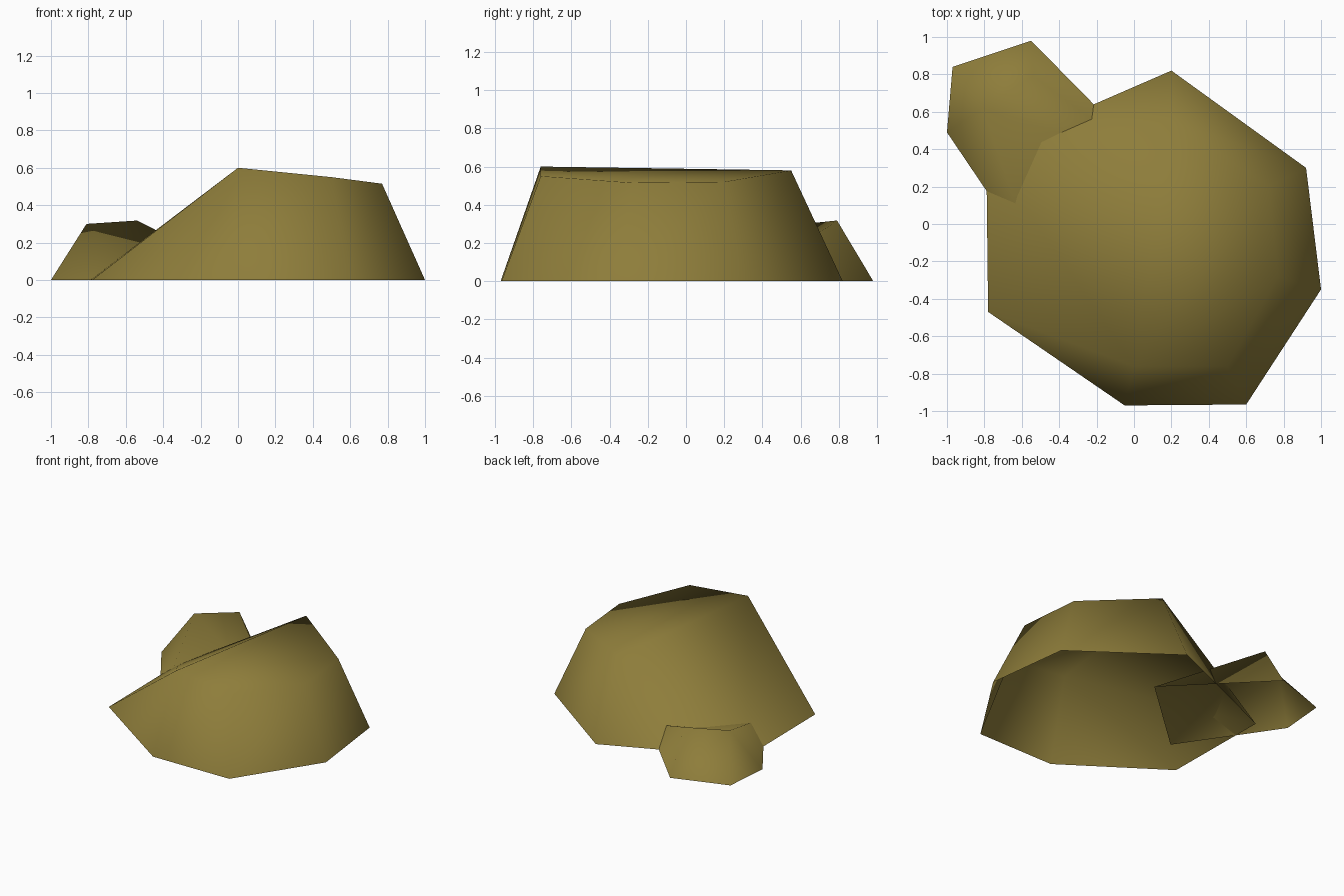
import bpy
import bmesh

cube = bpy.data.objects.get("Cube")
if cube:
    bpy.data.objects.remove(cube)

# One flat colour for all stone
stone = bpy.data.materials.new("olive_brown_stone")
stone.use_nodes = True
colour = (0.27, 0.205, 0.043, 1.0)
stone.diffuse_color = colour
bsdf = stone.node_tree.nodes["Principled BSDF"]
bsdf.inputs["Base Color"].default_value = colour
bsdf.inputs["Roughness"].default_value = 0.9


def make_rock(name, foot, crown, ridge_faces):
    """Foot outline on the ground, counter-clockwise; each crown point stands
    over the foot point of the same index. The rest of the foot tapers to
    nothing. Faces over the top are named by (ring, index) letters."""
    bm = bmesh.new()
    low = [bm.verts.new((x, y, 0)) for x, y in foot]
    high = [bm.verts.new(p) for p in crown]
    n, m = len(low), len(high)
    # Side walls beneath the crown
    for i in range(m - 1):
        bm.faces.new((low[i], low[i + 1], high[i + 1], high[i]))
    # Corner triangles where the crown ends
    bm.faces.new((low[m - 1], low[m], high[m - 1]))
    bm.faces.new((low[n - 1], low[0], high[0]))
    # Slope and top
    rings = {"f": low, "c": high}
    for face in ridge_faces:
        bm.faces.new([rings[key[0]][int(key[1])] for key in face.split()])
    bm.normal_update()
    for f in bm.faces:
        f.smooth = True
    mesh = bpy.data.meshes.new(name)
    bm.to_mesh(mesh)
    bm.free()
    mesh.materials.append(stone)
    obj = bpy.data.objects.new(name, mesh)
    bpy.context.collection.objects.link(obj)
    return obj


# Large boulder with a slanted top and a long slope on one side
make_rock(
    "large_rock",
    [(-0.05, -0.97), (0.60, -0.965), (1.0, -0.35), (0.92, 0.30),
     (0.20, 0.82), (-0.79, 0.39), (-0.78, -0.47)],
    [(0.0, -0.76, 0.60), (0.50, -0.76, 0.55), (0.77, -0.28, 0.515),
     (0.72, 0.20, 0.52), (0.20, 0.55, 0.58)],
    ["c0 c1 c2", "c0 c2 c3 c4", "c0 c4 f5", "c0 f5 f6"],
)

# Small boulder leaning into the back corner of the large one
make_rock(
    "small_rock",
    [(-0.55, 0.98), (-0.97, 0.84), (-1.0, 0.49), (-0.52, -0.22), (0.09, 0.33)],
    [(-0.54, 0.79, 0.318), (-0.81, 0.62, 0.30)],
    ["f2 f3 c1", "f3 f4 c1", "c0 c1 f4"],
)
